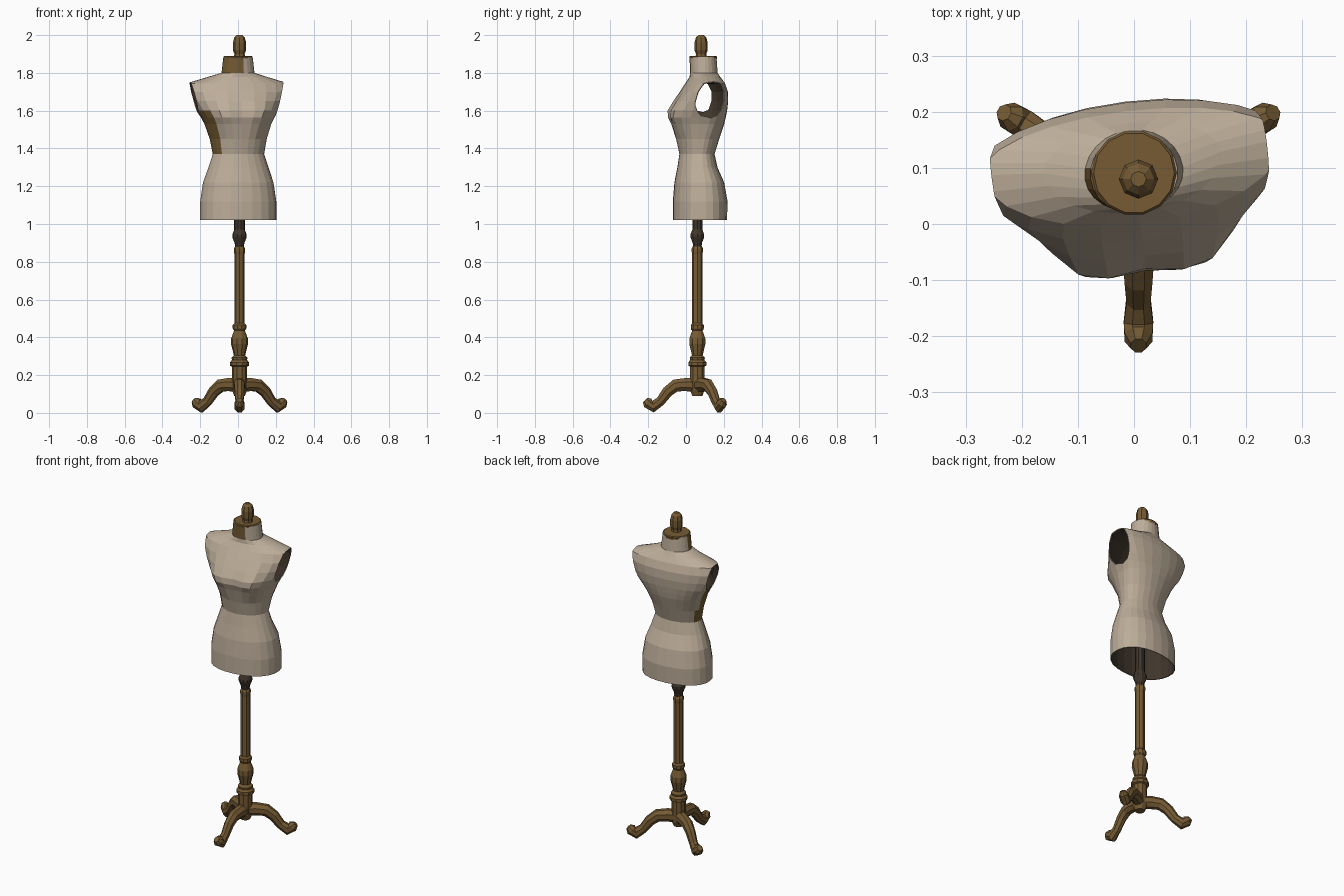
import bpy, bmesh
from math import sin, cos, pi, radians, atan2, exp, degrees
from mathutils import Vector, Matrix

cube = bpy.data.objects.get("Cube")
if cube:
    bpy.data.objects.remove(cube)


def material(name, rgb):
    m = bpy.data.materials.new(name)
    m.use_nodes = True
    m.diffuse_color = (*rgb, 1)
    m.node_tree.nodes["Principled BSDF"].inputs["Base Color"].default_value = (*rgb, 1)
    return m


linen = material("linen", (0.51, 0.42, 0.32))
wood = material("wood", (0.18, 0.105, 0.034))
dark = material("dark_wood", (0.05, 0.036, 0.024))


def finish(bm, name, mats):
    bmesh.ops.recalc_face_normals(bm, faces=bm.faces)
    mesh = bpy.data.meshes.new(name)
    bm.to_mesh(mesh)
    bm.free()
    for m in mats:
        mesh.materials.append(m)
    obj = bpy.data.objects.new(name, mesh)
    bpy.context.collection.objects.link(obj)
    return obj


def loft(rings, caps=True):
    """Skin a list of closed point rings with quads."""
    bm = bmesh.new()
    loops = [[bm.verts.new(p) for p in ring] for ring in rings]
    n = len(loops[0])
    for lo, hi in zip(loops, loops[1:]):
        for i in range(n):
            j = (i + 1) % n
            bm.faces.new((lo[i], lo[j], hi[j], hi[i]))
    if caps:
        bm.faces.new(loops[0][::-1])
        bm.faces.new(loops[-1])
    return bm


def turned(name, profile, x, y, mat, sides=10):
    """Turned part from (radius, height) pairs."""
    rings = [[(x + r * cos(2 * pi * i / sides), y + r * sin(2 * pi * i / sides), z)
              for i in range(sides)] for r, z in profile]
    return finish(loft(rings), name, [mat])


# Torso: height, half width, front y, back y, middle y, squareness, bust swell
sections = [
    (1.02, .203, -.068, .215, .08, 2.2, 0),
    (1.12, .203, -.068, .218, .08, 2.2, 0),
    (1.22, .188, -.060, .200, .08, 2.2, 0),
    (1.30, .160, -.045, .165, .07, 2.1, 0),
    (1.37, .137, -.035, .150, .07, 2.0, 0),
    (1.45, .152, -.053, .175, .08, 2.0, 0),
    (1.53, .178, -.074, .200, .10, 2.2, .012),
    (1.565, .196, -.084, .207, .11, 2.3, .022),
    (1.60, .220, -.080, .213, .12, 2.3, .024),
    (1.65, .255, -.057, .219, .12, 2.1, .012),
    (1.70, .280, -.030, .217, .12, 2.0, 0),
    (1.745, .270, .000, .202, .12, 2.0, 0),
    (1.778, .160, .020, .180, .11, 2.0, 0),
    (1.80, .088, .022, .168, .09, 2.0, 0),
    (1.885, .078, .018, .162, .09, 2.0, 0),
]
SIDES = 24


def section_ring(z, half, front, back, mid, power, bust):
    ring = []
    for i in range(SIDES):
        a = 2 * pi * i / SIDES
        c, s = cos(a), sin(a)
        x = half * abs(c) ** (2 / power) * (1 if c > 0 else -1)
        d = abs(s) ** (2 / power)
        y = mid + (back - mid) * d if s > 0 else mid - (mid - front) * d
        if s < 0:
            y -= bust * exp(-((abs(x) - .10) / .05) ** 2)
        ring.append((x, y, z))
    return ring


bm = loft([section_ring(*s) for s in sections], caps=False)

# Wooden patches on the right side panel and on the neck
for f in bm.faces:
    c = f.calc_center_median()
    angle = degrees(atan2(.08 - c.y, -c.x))
    side_panel = 1.37 < c.z < 1.59 and -16 < angle < 46
    neck_patch = c.z > 1.81 and -15 < angle < 108
    f.material_index = 1 if side_panel or neck_patch else 0

# Armholes: slice only the chest and shoulders with slanted planes
for side in (-1, 1):
    upper = [f for f in bm.faces if f.calc_center_median().z > 1.5]
    edges = {e for f in upper for e in f.edges}
    verts = {v for f in upper for v in f.verts}
    bmesh.ops.bisect_plane(
        bm, geom=list(verts) + list(edges) + upper, dist=1e-5,
        plane_co=Vector((side * .248 - .006, 0, 1.755)),
        plane_no=Vector((side, 0, -.25)).normalized(), clear_outer=True)

# The torso is turned slightly on its stand
pivot = Vector((0, .09, 0))
bmesh.ops.rotate(bm, verts=bm.verts, cent=pivot, matrix=Matrix.Rotation(radians(7), 3, 'Z'))
torso = finish(bm, "torso", [linen, wood, dark])
shell = torso.modifiers.new("shell", 'SOLIDIFY')
shell.thickness = .005
shell.offset = -1
shell.material_offset = 2

# Neck cap and finial
turned("neck_cap", [(.073, 1.87), (.076, 1.885), (.072, 1.89)], 0, .091, wood, 14)
turned("finial", [(.030, 1.885), (.027, 1.90), (.035, 1.92), (.035, 1.96),
                  (.028, 1.987), (.014, 2.0)], .008, .08, wood, 8)

# Stand
PX, PY = .008, .06
turned("upper_rod", [(.022, .87), (.026, .90), (.038, .93), (.038, .945),
                     (.028, .97), (.028, 1.16)], PX, PY, dark)
turned("pole", [(.033, .44), (.027, .475), (.027, .84), (.030, .855),
                (.030, .87), (.022, .885)], PX, PY, wood, 8)
turned("turned_column", [
    (.028, .09), (.040, .12), (.040, .245), (.050, .25), (.050, .268), (.040, .28),
    (.042, .292), (.030, .305), (.036, .33), (.045, .365), (.044, .395), (.029, .435),
    (.036, .448), (.036, .465), (.027, .475)], PX, PY, wood)

# Three curved legs: reach, height, half thickness
leg_path = [(0, .145, .037), (.06, .150, .036), (.115, .145, .034), (.158, .112, .030),
            (.195, .062, .026), (.235, .033, .032), (.262, .053, .030), (.277, .068, .017)]


def leg(name, heading):
    out = Vector((cos(heading), sin(heading), 0))
    across = Vector((-sin(heading), cos(heading), 0))
    up = Vector((0, 0, 1))
    base = Vector((PX, PY, 0))
    rings = []
    for i, (r, z, h) in enumerate(leg_path):
        r0, z0, _ = leg_path[max(i - 1, 0)]
        r1, z1, _ = leg_path[min(i + 1, len(leg_path) - 1)]
        tangent = (out * (r1 - r0) + up * (z1 - z0)).normalized()
        normal = tangent.cross(across)
        centre = base + out * r + up * z
        rings.append([centre + h * 1.05 * (across * .85 * cos(a) + normal * sin(a))
                      for a in (pi * (k + .5) / 4 for k in range(8))])
    bm = loft(rings)
    for v in bm.verts:
        v.co.z = max(v.co.z, 0)
    finish(bm, name, [wood])


for name, deg in (("front_leg", -90), ("back_left_leg", 30), ("back_right_leg", 150)):
    leg(name, radians(deg))
